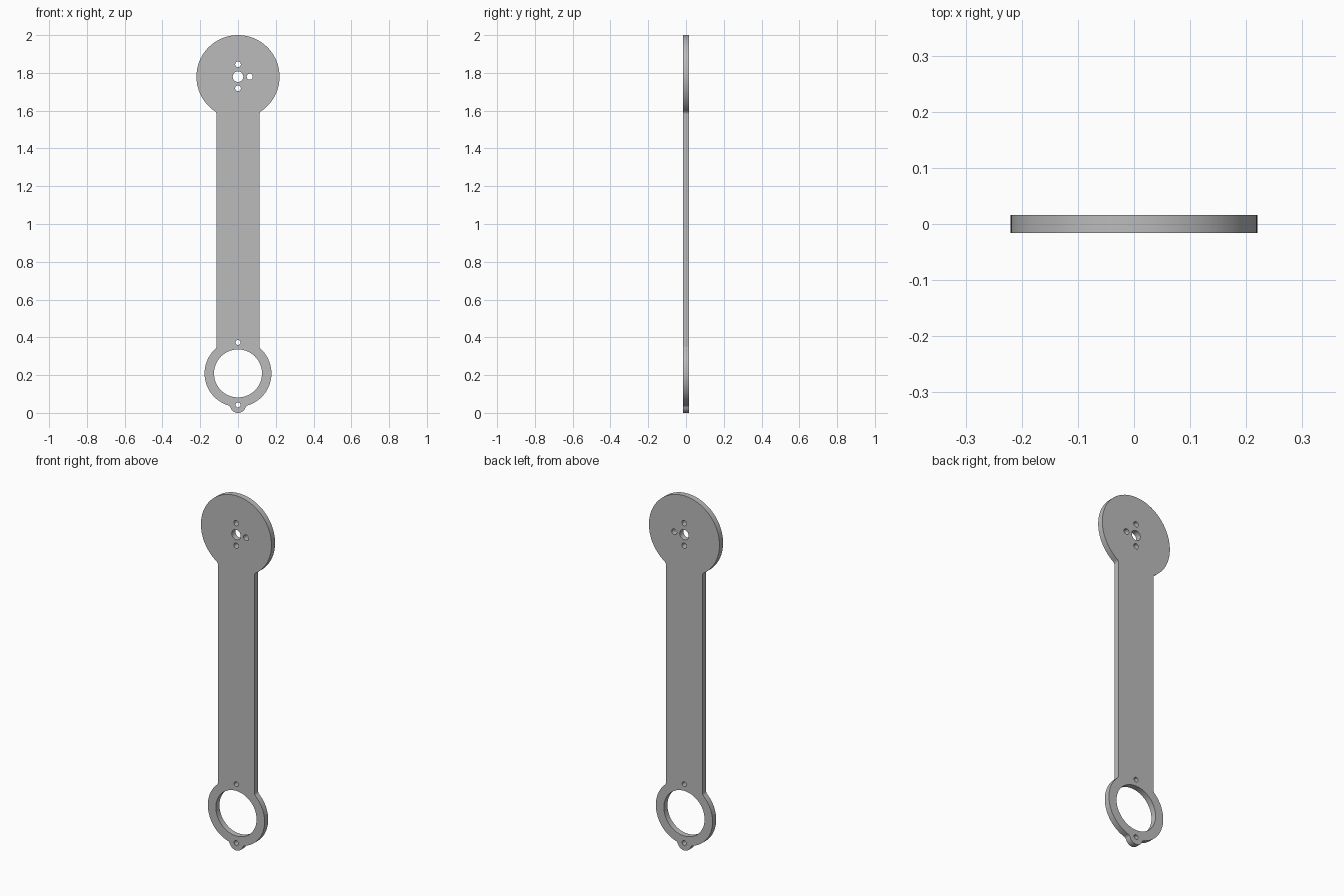
import bpy
from math import pi, sqrt, atan2, cos, sin, ceil
from mathutils import Vector

if "Cube" in bpy.data.objects:
    bpy.data.objects.remove(bpy.data.objects["Cube"], do_unlink=True)

HALF_THICK = 0.016
HALF_WIDTH = 0.114
FILLET = 0.02
TAB, TAB_R = Vector((0, 0.042)), 0.042
RING, RING_R = Vector((0, 0.209)), 0.177
HEAD, HEAD_R = Vector((0, 1.78)), 0.22


def angle(center, point):
    d = point - center
    return atan2(d.y, d.x)


def arc(center, radius, start, end):
    """Points along the shorter way round from start to end."""
    sweep = (end - start + pi) % (2 * pi) - pi
    n = max(4, ceil(abs(sweep) / (pi / 48)))
    return [center + radius * Vector((cos(start + sweep * i / n), sin(start + sweep * i / n)))
            for i in range(n + 1)]


def circle(center, radius, n):
    return [center + radius * Vector((cos(2 * pi * i / n), sin(2 * pi * i / n))) for i in range(n)]


# Fillet centres: tab to ring, ring to bar, bar to head
a, b, d = TAB_R + FILLET, RING_R + FILLET, RING.y - TAB.y
h = (a * a - b * b + d * d) / (2 * d)
tab_f = TAB + Vector((sqrt(a * a - h * h), h))
side = HALF_WIDTH + FILLET
ring_f = RING + Vector((side, sqrt(b * b - side * side)))
head_f = HEAD + Vector((side, -sqrt((HEAD_R + FILLET) ** 2 - side * side)))

# Right half of the outline, bottom to top
half = arc(TAB, TAB_R, -pi / 2, angle(TAB, tab_f))
half += arc(tab_f, FILLET, angle(tab_f, TAB), angle(tab_f, RING))[1:]
half += arc(RING, RING_R, angle(RING, tab_f), angle(RING, ring_f))[1:]
half += arc(ring_f, FILLET, angle(ring_f, RING), pi)[1:]
half += arc(head_f, FILLET, pi, angle(head_f, HEAD))
half += arc(HEAD, HEAD_R, angle(HEAD, head_f), pi / 2)[1:]
outline = half + [Vector((-p.x, p.y)) for p in reversed(half[1:-1])]

# Ring opening, hub bore and screw holes
loops = [outline, circle(RING, 0.127, 96), circle(HEAD, 0.028, 40)]
for x, z, r in [(0, 1.845, 0.015), (0, 1.718, 0.015), (0.062, 1.78, 0.016),
                (0, 0.373, 0.013), (0, 0.042, 0.013)]:
    loops.append(circle(Vector((x, z)), r, 24))

# Filled flat profile given thickness
curve = bpy.data.curves.new("arm_profile", "CURVE")
curve.dimensions = "2D"
curve.fill_mode = "BOTH"
curve.extrude = HALF_THICK
for loop in loops:
    spline = curve.splines.new("POLY")
    spline.points.add(len(loop) - 1)
    for point, p in zip(spline.points, loop):
        point.co = (p.x, p.y, 0, 1)
    spline.use_cyclic_u = True

arm = bpy.data.objects.new("link_arm", curve)
bpy.context.collection.objects.link(arm)
arm.rotation_euler.x = pi / 2
bpy.ops.object.select_all(action="DESELECT")
arm.select_set(True)
bpy.context.view_layer.objects.active = arm
bpy.ops.object.convert(target="MESH")
arm = bpy.context.object
arm.name = "link_arm"
bpy.ops.object.transform_apply(location=False, rotation=True, scale=False)

# Weld the caps to the rim
bpy.ops.object.mode_set(mode="EDIT")
bpy.ops.mesh.select_all(action="SELECT")
bpy.ops.mesh.remove_doubles(threshold=0.0001)
bpy.ops.mesh.normals_make_consistent(inside=False)
bpy.ops.object.mode_set(mode="OBJECT")
bpy.ops.object.shade_smooth_by_angle(angle=pi / 6)

# Plain grey finish
grey = bpy.data.materials.new("plain_grey")
grey.use_nodes = True
colour = (0.5, 0.5, 0.5, 1)
grey.diffuse_color = colour
grey.node_tree.nodes["Principled BSDF"].inputs["Base Color"].default_value = colour
arm.data.materials.clear()
arm.data.materials.append(grey)
